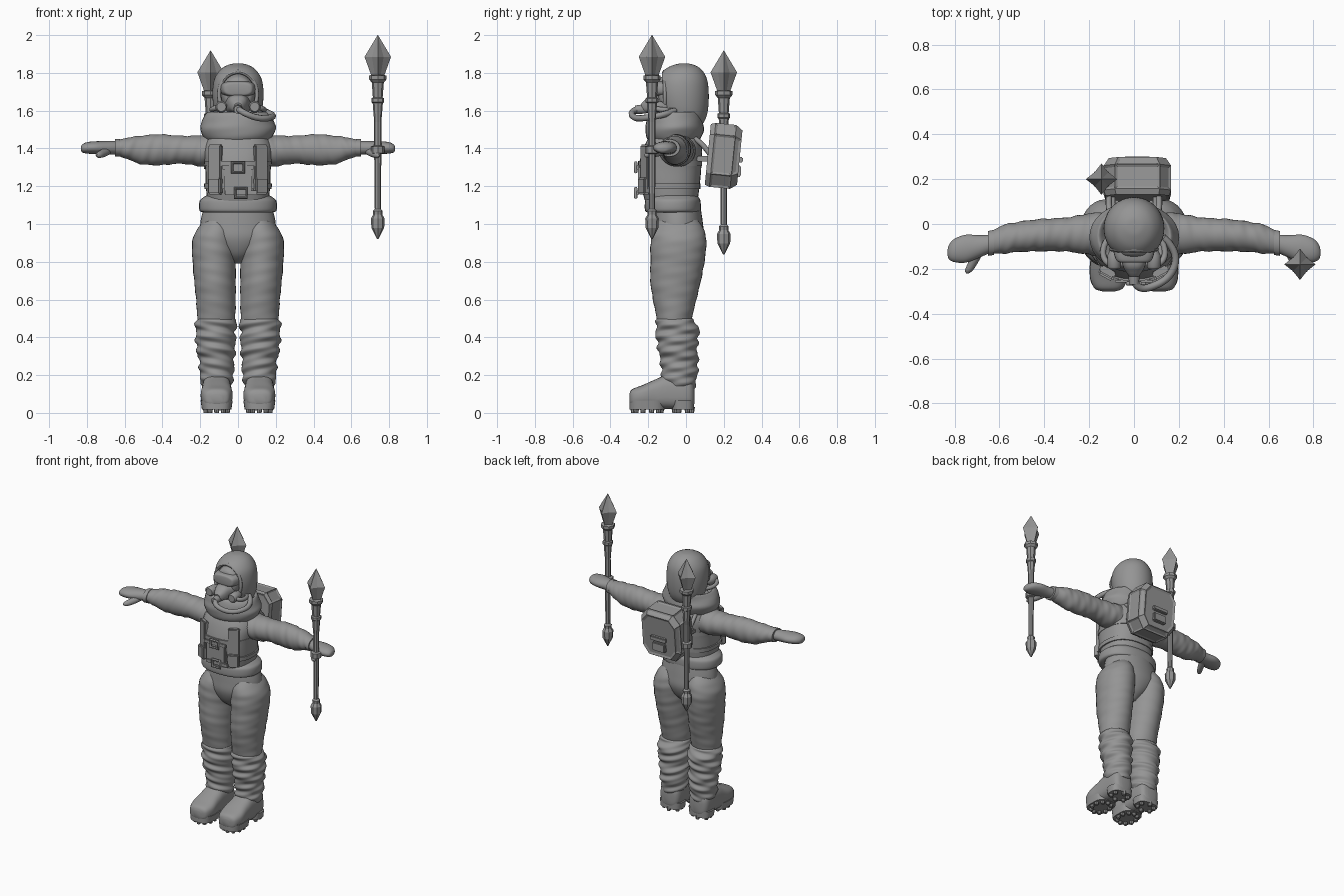
import bpy, bmesh, math
from mathutils import Matrix, Vector

cube = bpy.data.objects.get("Cube")
if cube:
    bpy.data.objects.remove(cube, do_unlink=True)

grey = bpy.data.materials.new("plain grey")
grey.use_nodes = True
colour = (0.3, 0.3, 0.3, 1)
grey.diffuse_color = colour
grey.node_tree.nodes["Principled BSDF"].inputs["Base Color"].default_value = colour


def select_only(obj):
    bpy.ops.object.select_all(action='DESELECT')
    obj.select_set(True)
    bpy.context.view_layer.objects.active = obj


def finish(name, bm, smooth=True, mirrored=False):
    """Turn a bmesh into a shaded object, optionally mirrored over x."""
    bmesh.ops.recalc_face_normals(bm, faces=bm.faces)
    mesh = bpy.data.meshes.new(name)
    bm.to_mesh(mesh)
    bm.free()
    mesh.materials.append(grey)
    obj = bpy.data.objects.new(name, mesh)
    bpy.context.collection.objects.link(obj)
    if smooth:
        select_only(obj)
        bpy.ops.object.shade_smooth_by_angle(angle=math.radians(40))
    if mirrored:
        obj.modifiers.new("Mirror", 'MIRROR').use_mirror_merge = False
    return obj


def spline(rings, steps):
    """Resample rings with a smooth curve through every one of them."""
    if steps == 1:
        return rings
    out = []
    for n in range(len(rings) - 1):
        quad = [rings[min(max(n + d, 0), len(rings) - 1)] for d in (-1, 0, 1, 2)]
        for s in range(steps):
            t = s / steps
            out.append([b + (c - a) * t / 2 + (a - 2.5 * b + 2 * c - d / 2) * t * t
                        + (1.5 * (b - c) + (d - a) / 2) * t ** 3
                        for a, b, c, d in zip(*quad)])
    return out + [rings[-1]]


def loft(name, axis, rings, sides=32, power=2, steps=5, folds=0, freq=60,
         star=1, smooth=True, mirrored=False):
    """Skin cross-sections (position, centre a, centre b, radius a, radius b)."""
    main = 'xyz'.index(axis)
    first, second = [n for n in range(3) if n != main]
    bm = bmesh.new()
    loops = []
    for pos, ca, cb, ra, rb in spline(rings, steps):
        loop = []
        for n in range(sides):
            ang = math.tau * n / sides
            c, s = math.cos(ang), math.sin(ang)
            crease = 1 + folds * (math.sin(pos * freq + 2 * s)
                                  + 0.6 * math.sin(pos * freq * 1.6 - 3 * ang))
            crease *= star if n % 2 else 1
            co = Vector()
            co[main] = pos
            co[first] = ca + ra * crease * math.copysign(abs(c) ** (2 / power), c)
            co[second] = cb + rb * crease * math.copysign(abs(s) ** (2 / power), s)
            loop.append(bm.verts.new(co))
        loops.append(loop)
    for low, high in zip(loops, loops[1:]):
        for n in range(sides):
            m = (n + 1) % sides
            bm.faces.new((low[n], low[m], high[m], high[n]))
    bm.faces.new(loops[0])
    bm.faces.new(loops[-1])
    return finish(name, bm, smooth, mirrored)


def tube(name, points, radius, cyclic=False, kind='NURBS', mirrored=False):
    """Round tube along a path, converted to a mesh."""
    curve = bpy.data.curves.new(name, 'CURVE')
    curve.dimensions = '3D'
    curve.bevel_depth, curve.bevel_resolution = radius, 2
    curve.use_fill_caps = True
    path = curve.splines.new(kind)
    path.points.add(len(points) - 1)
    for point, co in zip(path.points, points):
        point.co = (*co, 1)
    path.use_cyclic_u = cyclic
    path.use_endpoint_u = True
    curve.materials.append(grey)
    obj = bpy.data.objects.new(name, curve)
    bpy.context.collection.objects.link(obj)
    select_only(obj)
    bpy.ops.object.convert(target='MESH')
    bpy.ops.object.shade_smooth_by_angle(angle=math.radians(50))
    if mirrored:
        obj.modifiers.new("Mirror", 'MIRROR').use_mirror_merge = False


def box(name, centre, size, turn=0, mirrored=False):
    """Lightly bevelled block, turned about z."""
    bm = bmesh.new()
    place = Matrix.Translation(centre) @ Matrix.Rotation(turn, 4, 'Z')
    bmesh.ops.create_cube(bm, size=1, matrix=place @ Matrix.Diagonal((*size, 1)))
    bmesh.ops.bevel(bm, geom=bm.edges[:], offset=min(size) / 5, segments=2, affect='EDGES')
    return finish(name, bm, mirrored=mirrored)


# Trousers: pelvis and padded legs
loft("pelvis", 'z', [(.79, 0, -.04, .03, .04), (.84, 0, -.04, .1, .1), (.92, 0, -.04, .19, .135),
                     (1, 0, -.042, .2, .132), (1.09, 0, -.045, .18, .122)])
loft("trouser_legs", 'z', [(.44, .115, -.06, .09, .085), (.5, .115, -.062, .1, .093),
                           (.6, .117, -.06, .105, .115), (.7, .122, -.055, .11, .134),
                           (.8, .126, -.045, .114, .143), (.9, .126, -.04, .117, .148),
                           (.97, .118, -.04, .1, .135), (1.04, .1, -.04, .06, .09)],
     steps=8, folds=.009, freq=70, mirrored=True)

# Crumpled gaiters and boots
loft("gaiters", 'z', [(.13, .113, -.035, .075, .08), (.2, .113, -.035, .09, .095),
                      (.27, .113, -.035, .092, .1), (.35, .118, -.045, .104, .105),
                      (.43, .118, -.045, .105, .115), (.49, .116, -.055, .108, .1),
                      (.5, .116, -.06, .09, .085)],
     steps=14, sides=40, folds=.05, freq=85, mirrored=True)
loft("boots", 'y', [(-.3, .113, .075, .03, .025), (-.285, .113, .08, .065, .045),
                    (-.23, .113, .09, .084, .057), (-.16, .113, .1, .08, .078),
                    (-.1, .113, .11, .078, .09), (0, .113, .11, .076, .09),
                    (.035, .113, .1, .06, .07), (.045, .113, .09, .03, .04)],
     power=2.8, mirrored=True)
for part, cy, ry, lugs in (("toe", -.205, .094, 10), ("heel", -.015, .058, 6)):
    loft(part + "_soles", 'z', [(.018, .113, cy, .078, ry), (.065, .113, cy, .085, ry)],
         power=3, steps=1, mirrored=True)
    for n in range(lugs):
        ang = math.tau * (n + .5) / lugs
        x, y = .113 + .06 * math.cos(ang), cy + ry * .78 * math.sin(ang)
        loft(part + "_sole_lug", 'z', [(0, x, y, .012, .012), (.03, x, y, .017, .017)],
             sides=8, steps=1, smooth=False, mirrored=True)

# Jacket: torso, hem, collar, sleeves
loft("jacket_torso", 'z', [(1.08, 0, -.075, .16, .13), (1.2, 0, -.083, .17, .155),
                           (1.3, 0, -.085, .174, .166), (1.4, 0, -.07, .184, .155),
                           (1.47, 0, -.06, .15, .13), (1.52, 0, -.05, .1, .1)], power=2.4)
loft("jacket_hem", 'z', [(1.06, 0, -.07, .18, .13), (1.072, 0, -.07, .204, .147),
                         (1.12, 0, -.07, .204, .147), (1.14, 0, -.07, .185, .138),
                         (1.155, 0, -.073, .16, .13)], power=2.3)
loft("collar", 'z', [(1.42, 0, -.06, .12, .11), (1.45, 0, -.062, .175, .14),
                     (1.5, 0, -.062, .2, .155), (1.54, 0, -.06, .19, .15),
                     (1.585, 0, -.055, .172, .14), (1.59, 0, -.05, .155, .125),
                     (1.55, 0, -.045, .12, .11)], folds=.012, freq=50)
loft("sleeves", 'x', [(.1, -.045, 1.39, .1, .09), (.2, -.045, 1.387, .092, .082),
                      (.3, -.047, 1.393, .076, .074), (.42, -.05, 1.393, .072, .082),
                      (.52, -.058, 1.392, .067, .074), (.58, -.068, 1.4, .064, .058),
                      (.63, -.08, 1.402, .052, .044)],
     steps=10, folds=.02, freq=80, mirrored=True)
loft("cuffs", 'x', [(.625, -.082, 1.403, .056, .047), (.652, -.087, 1.403, .055, .046)],
     steps=1, mirrored=True)

# Mittens
loft("mittens", 'x', [(.64, -.088, 1.403, .04, .035), (.69, -.1, 1.403, .05, .036),
                      (.75, -.11, 1.404, .062, .034), (.8, -.118, 1.403, .052, .03),
                      (.825, -.125, 1.4, .032, .02), (.832, -.128, 1.4, .008, .006)], mirrored=True)
loft("mitten_thumbs", 'y', [(-.22, .742, 1.364, .006, .006), (-.205, .735, 1.366, .018, .016),
                            (-.16, .712, 1.376, .023, .021), (-.11, .69, 1.39, .026, .022)],
     sides=20, mirrored=True)

# Vest panels, belts and buckles
for z, ry in ((1.2, .161), (1.32, .17)):
    loft("vest_belt", 'z', [(z - .014, 0, -.084, .178, ry), (z + .014, 0, -.084, .18, ry)],
         power=2.4, steps=1)
box("vest_side_panels", (.118, -.212, 1.3), (.075, .03, .24), turn=.5, mirrored=True)
box("vest_pouches", (.12, -.222, 1.2), (.075, .04, .09), turn=.5, mirrored=True)
box("vest_front_flap", (0, -.236, 1.23), (.15, .035, .15))
for x, z in ((0, 1.3), (.015, 1.165)):
    box("buckle_strap", (x, -.255, z), (.17, .012, .024))
    corners = [(x + a * .03, -.266, z + b * .025) for a, b in ((-1, -1), (1, -1), (1, 1), (-1, 1))]
    tube("buckle_frame", corners, .009, cyclic=True, kind='POLY')

# Hood with a carved face opening
hood = loft("hood", 'z', [(1.5, 0, -.02, .09, .09), (1.56, 0, -.01, .115, .115),
                          (1.62, 0, -.015, .13, .133), (1.7, 0, -.02, .135, .14),
                          (1.77, 0, -.02, .124, .13), (1.82, 0, -.015, .09, .095),
                          (1.845, 0, -.01, .045, .045), (1.85, 0, -.01, .008, .008)], sides=48)
cutter = loft("face_cutter", 'y', [(-.4, 0, 1.685, .1, .12), (-.085, 0, 1.685, .1, .12)],
              sides=48, steps=1)
carve = hood.modifiers.new("Carve", 'BOOLEAN')
carve.operation, carve.object, carve.solver = 'DIFFERENCE', cutter, 'EXACT'
select_only(hood)
bpy.ops.object.modifier_apply(modifier="Carve")
bpy.data.objects.remove(cutter, do_unlink=True)
rim = []
for n in range(32):
    x, up = .101 * math.sin(math.tau * n / 32), .121 * math.cos(math.tau * n / 32)
    depth = max(.05, 1 - (x / .135) ** 2 - (up / .165) ** 2)
    rim.append((x, -.02 - .138 * math.sqrt(depth), 1.685 + up))
tube("hood_rim", rim, .011, cyclic=True)

# Face, goggles and breathing mask
loft("face", 'y', [(-.15, 0, 1.69, .03, .04), (-.135, 0, 1.69, .075, .085),
                   (-.08, 0, 1.685, .092, .112)])
loft("goggles", 'y', [(-.172, 0, 1.715, .055, .024), (-.165, 0, 1.715, .076, .036),
                      (-.13, 0, 1.715, .09, .042), (-.09, 0, 1.715, .094, .042)], power=3)
loft("breathing_mask", 'y', [(-.235, 0, 1.62, .02, .02), (-.215, 0, 1.625, .035, .035),
                             (-.18, 0, 1.635, .052, .048), (-.1, 0, 1.63, .075, .055)], power=2.5)
loft("mask_filters", 'y', [(-.2, .088, 1.62, .024, .024), (-.19, .088, 1.62, .031, .031),
                           (-.14, .088, 1.62, .031, .031), (-.1, .08, 1.62, .02, .02)],
     steps=1, mirrored=True)
loft("hose_valve", 'y', [(-.27, 0, 1.605, .022, .022), (-.21, 0, 1.61, .026, .026)], steps=1)
tube("long_hose", [(0, -.24, 1.61), (.01, -.3, 1.6), (.09, -.28, 1.555), (.18, -.23, 1.56),
                   (.2, -.12, 1.575), (.13, -.06, 1.6)], .017)
tube("side_hoses", [(.09, -.18, 1.62), (.15, -.18, 1.61), (.15, -.1, 1.6), (.11, -.06, 1.6)],
     .014, mirrored=True)

# Backpack: chamfered shell with recessed panels
half = [(.1, .17), (.15, .11), (.15, -.1), (.1, -.17)]
outline = half + [(-x, z) for x, z in reversed(half)]
bm = bmesh.new()
loops = [[bm.verts.new((x * k, y, z * k)) for x, z in outline]
         for y, k in ((-.085, .95), (-.06, 1), (.05, 1), (.085, .85))]
for near, far in zip(loops, loops[1:]):
    for n in range(len(outline)):
        m = (n + 1) % len(outline)
        bm.faces.new((near[n], near[m], far[m], far[n]))
bm.faces.new(loops[0])
bm.faces.new(loops[-1])
bmesh.ops.recalc_face_normals(bm, faces=bm.faces)
panels = [f for f in bm.faces if f.calc_area() > .007 or len(f.verts) > 4]
bmesh.ops.inset_individual(bm, faces=panels, thickness=.016, depth=-.006)
bmesh.ops.transform(bm, verts=bm.verts, matrix=Matrix.Translation((.015, .2, 1.36))
                    @ Matrix.Rotation(-.1, 4, 'X'))
finish("backpack", bm, smooth=False)
box("backpack_latch", (.015, .288, 1.34), (.12, .025, .03))
box("backpack_rear_plate", (.015, .276, 1.28), (.1, .03, .06))
tube("pack_straps", [(.1, .03, 1.46), (.12, .08, 1.44), (.11, .12, 1.38), (.11, .14, 1.35)],
     .014, mirrored=True)
box("pack_brackets", (.1, .095, 1.345), (.03, .1, .03), mirrored=True)

# Two identical staffs: one in the left hand, one behind the back
shaft = [(0, .004), (.06, .034), (.11, .036), (.13, .024), (.15, .026), (.16, .016), (.45, .019),
         (.455, .036), (.49, .036), (.495, .02), (.62, .019), (.72, .027), (.725, .034),
         (.745, .034), (.75, .026), (.83, .032), (.845, .046), (.865, .046), (.87, .03)]
blade = [(.865, .034), (.965, .07), (1.08, .001)]
for place, x, y, base in (("hand", .74, -.18, .92), ("back", -.145, .2, .838)):
    for part, profile, star in (("shaft", shaft, 1), ("blade", blade, .62)):
        loft(place + "_staff_" + part, 'z', [(base + z, x, y, r, r) for z, r in profile],
             sides=8, steps=1, star=star, smooth=False)
